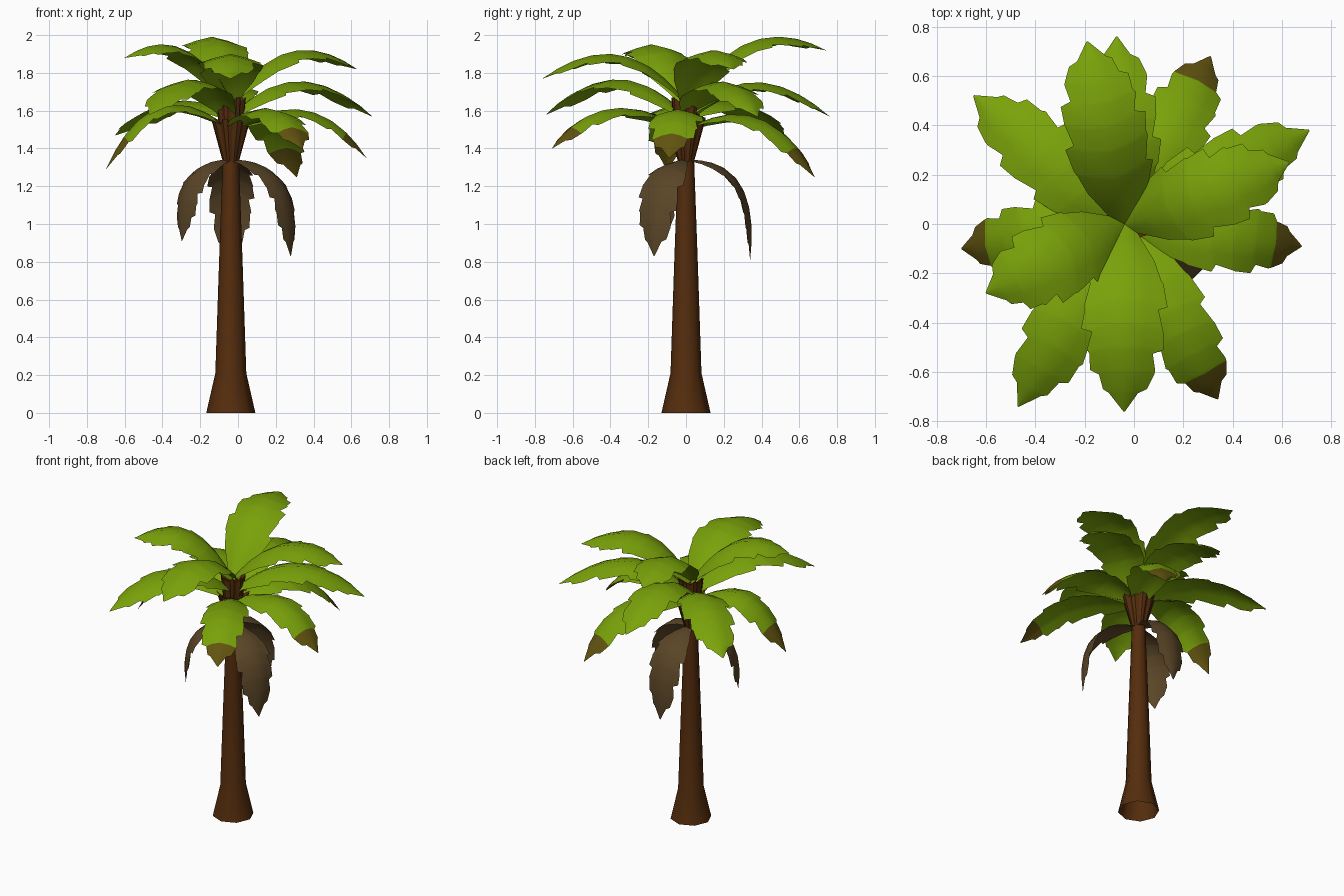
import bpy, bmesh, math
from mathutils import Vector

if "Cube" in bpy.data.objects:
    bpy.data.objects.remove(bpy.data.objects["Cube"])

CX = -0.038  # trunk axis


def material(name, rgb):
    m = bpy.data.materials.new(name)
    m.diffuse_color = (*rgb, 1)
    m.use_nodes = True
    m.node_tree.nodes["Principled BSDF"].inputs["Base Color"].default_value = m.diffuse_color
    return m


BARK = material("bark_brown", (0.09, 0.026, 0.004))
GREEN = material("leaf_green", (0.193, 0.36, 0.003))
TIP = material("withered_tip", (0.122, 0.088, 0.005))
DEAD = material("dead_leaf", (0.102, 0.06, 0.02))


def make_object(name, bm, mats, smooth=None):
    me = bpy.data.meshes.new(name)
    bm.to_mesh(me)
    bm.free()
    ob = bpy.data.objects.new(name, me)
    bpy.context.collection.objects.link(ob)
    for m in mats:
        me.materials.append(m)
    if smooth:
        bpy.ops.object.select_all(action='DESELECT')
        ob.select_set(True)
        bpy.context.view_layer.objects.active = ob
        bpy.ops.object.shade_smooth_by_angle(angle=math.radians(smooth))
    return ob


# Trunk: eight-sided tapering tube with a flared foot
def trunk():
    bm = bmesh.new()
    n = 8
    rings = []
    for r, z in [(0.13, 0), (0.082, 0.21), (0.064, 0.75), (0.043, 1.34)]:
        rings.append([bm.verts.new((CX + r * math.cos(math.tau * i / n),
                                    r * math.sin(math.tau * i / n), z)) for i in range(n)])
    for a, b in zip(rings, rings[1:]):
        for i in range(n):
            j = (i + 1) % n
            bm.faces.new((a[i], a[j], b[j], b[i]))
    make_object("trunk", bm, [BARK], 50)


# Husks: ring of ridged leaf bases that flares upward, with a sunken top
def husk_ring(name, r0, z0, r1, z1, n, turn):
    bm = bmesh.new()
    k = n * 3
    low, high, inner = [], [], []
    for i in range(k):
        a = math.tau * i / k + turn
        groove = 0.8 if i % 3 == 0 else 1.0
        c, s = math.cos(a), math.sin(a)
        dz = -0.025 if i % 3 == 0 else 0
        low.append(bm.verts.new((CX + r0 * c, r0 * s, z0)))
        high.append(bm.verts.new((CX + r1 * groove * c, r1 * groove * s, z1 + dz)))
        inner.append(bm.verts.new((CX + r1 * 0.6 * c, r1 * 0.6 * s, z1 - 0.03)))
    for i in range(k):
        j = (i + 1) % k
        bm.faces.new((low[i], low[j], high[j], high[i]))
        bm.faces.new((high[i], high[j], inner[j], inner[i]))
    bm.faces.new(inner)
    make_object(name, bm, [BARK])


# Leaf outline: position along the rib, left and right half widths, with notches
OUTLINE = [(0, .22, .22), (.08, .50, .46), (.17, .80, .74), (.27, 1.0, .90),
           (.29, .84, .96), (.42, 1, 1.06), (.44, .98, .84), (.55, 1.06, .94),
           (.57, .80, .96), (.68, .92, .96), (.70, .86, .70), (.80, .84, .76),
           (.82, .62, .74), (.90, .52, .56), (.915, .38, .34), (1, .02, .02)]


# Frond: arched sheet folded down along its midrib
def frond(name, tip, base_z, mid_z, width, mats, reach=0.45, droop=0.3, flip=False, start=0.0):
    d = Vector((tip[0] - CX, tip[1], 0))
    R = d.length
    d.normalize()
    side = Vector((-d.y, d.x, 0))
    zc = 2 * (mid_z - 0.25 * (base_z + tip[2]))
    p0, p1, p2 = Vector((start, base_z)), Vector((R * reach, zc)), Vector((R, tip[2]))
    bm = bmesh.new()
    rows = []
    for t, wl, wr in OUTLINE:
        p = p0 * (1 - t) ** 2 + p1 * 2 * t * (1 - t) + p2 * t * t
        tan = ((p1 - p0) * (1 - t) + (p2 - p1) * t).normalized()
        fwd = d * tan.x + Vector((0, 0, tan.y))
        nrm = Vector((0, 0, tan.x)) - d * tan.y
        c = Vector((CX, 0, 0)) + d * p.x + Vector((0, 0, p.y))
        if flip:
            wl, wr = wr, wl
        row = []
        for u in (-1, -.55, 0, .55, 1):
            w = width * (wl if u < 0 else wr) * abs(u)
            sweep = 0.03 * u * u * math.sin(math.pi * t)
            row.append(bm.verts.new(c + side * math.copysign(w, u) + fwd * sweep
                                    - nrm * droop * w * (0.6 + 0.4 * abs(u))))
        rows.append(row)
    for k, (a, b) in enumerate(zip(rows, rows[1:])):
        for i in range(4):
            f = bm.faces.new((a[i + 1], b[i + 1], b[i], a[i])[::-1])
            if len(mats) > 1 and OUTLINE[k][0] >= 0.82:
                f.material_index = 1
    bmesh.ops.reverse_faces(bm, faces=bm.faces[:])  # faces look upward
    make_object(name, bm, mats, 60)


trunk()
husk_ring("outer_husks", 0.043, 1.33, 0.105, 1.555, 8, 0.1)
husk_ring("inner_husks", 0.06, 1.48, 0.08, 1.67, 7, 0.3)

# Upper, middle and lower crown: tip position and height at mid length
upper = [((-0.19, 0.74, 1.92), 1.965), ((0.63, 0.25, 1.82), 1.91),
         ((-0.04, -0.76, 1.77), 1.895), ((-0.60, -0.28, 1.88), 1.93)]
middle = [((-0.07, 0.76, 1.57), 1.75), ((0.71, 0.38, 1.57), 1.755),
          ((-0.47, -0.74, 1.58), 1.765), ((-0.65, 0.52, 1.47), 1.65)]
lower = [((0.31, 0.68, 1.25), 1.56), ((0.68, -0.09, 1.35), 1.60),
         ((0.34, -0.71, 1.40), 1.61), ((-0.70, -0.10, 1.29), 1.62)]
for i, (tip, mid) in enumerate(upper):
    frond(f"upper_frond_{i + 1}", tip, 1.645, mid, 0.165, [GREEN], reach=0.43, flip=i % 2 == 1)
for i, (tip, mid) in enumerate(middle):
    frond(f"middle_frond_{i + 1}", tip, 1.56, mid, 0.153, [GREEN], flip=i % 2 == 0)
for i, (tip, mid) in enumerate(lower):
    frond(f"lower_frond_{i + 1}", tip, 1.50, mid, 0.14, [GREEN, TIP], reach=0.62, flip=i % 2 == 1)

# Dead fronds hanging against the trunk, a third of a turn apart
for i, (deg, r, z) in enumerate([(90, 0.34, 0.81), (210, 0.30, 0.91), (332, 0.36, 0.83)]):
    a = math.radians(deg)
    tip = (CX + r * math.cos(a), r * math.sin(a), z)
    frond(f"dead_frond_{i + 1}", tip, 1.34, 0.25 * (1.34 + z) + 0.67, 0.118,
          [DEAD], reach=1.17, droop=0.32, flip=i == 1, start=0.02)
